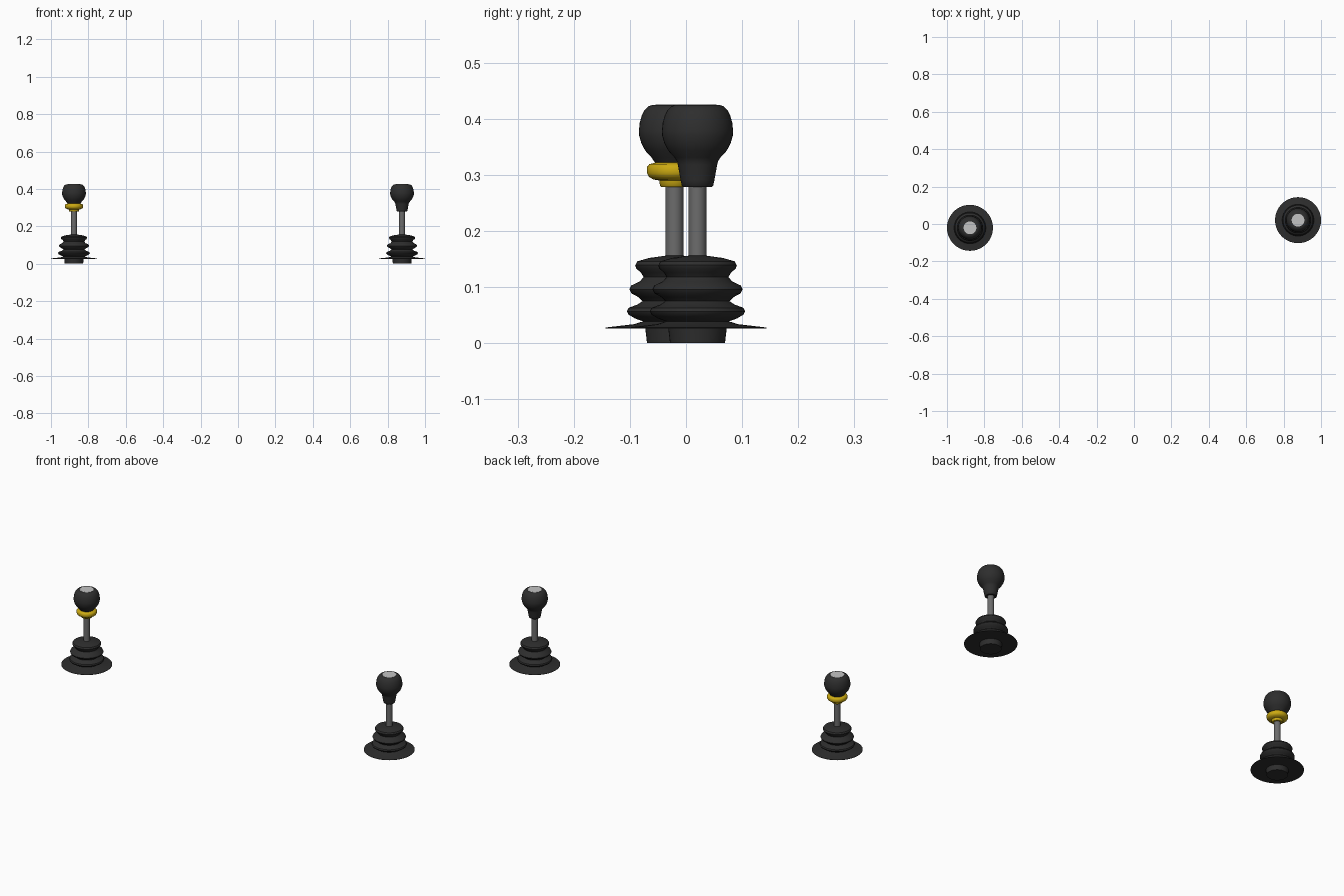
import bpy, bmesh, math

if "Cube" in bpy.data.objects:
    bpy.data.objects.remove(bpy.data.objects["Cube"])

def material(name, rgb):
    m = bpy.data.materials.new(name)
    m.diffuse_color = (*rgb, 1)
    m.use_nodes = True
    m.node_tree.nodes["Principled BSDF"].inputs["Base Color"].default_value = m.diffuse_color
    return m

black = material("black rubber", (0.027, 0.027, 0.027))
steel = material("steel grey", (0.15, 0.15, 0.15))
yellow = material("yellow", (0.60, 0.40, 0.006))
silver = material("light grey", (0.55, 0.55, 0.55))

def lathe(name, profile, centre, mat, seg=40):
    """Spin an (r, z) profile, listed bottom to top, with capped ends."""
    bm = bmesh.new()
    rings = [[bm.verts.new((r * math.cos(2 * math.pi * i / seg),
                            r * math.sin(2 * math.pi * i / seg), z))
              for i in range(seg)] for r, z in profile]
    for a, b in zip(rings, rings[1:]):
        for i in range(seg):
            j = (i + 1) % seg
            bm.faces.new((a[i], a[j], b[j], b[i]))
    bm.faces.new(rings[0][::-1])
    bm.faces.new(rings[-1])
    me = bpy.data.meshes.new(name)
    bm.to_mesh(me)
    bm.free()
    me.materials.append(mat)
    ob = bpy.data.objects.new(name, me)
    bpy.context.collection.objects.link(ob)
    ob.location = (*centre, 0)
    bpy.context.view_layer.objects.active = ob
    bpy.ops.object.select_all(action='DESELECT')
    ob.select_set(True)
    bpy.ops.object.shade_smooth_by_angle(angle=math.radians(40))
    return ob

# Bellows boot with thin floor flange and a socket below it
BOOT = [(0.049, 0.0), (0.052, 0.026), (0.123, 0.0265), (0.123, 0.028),
        (0.072, 0.034), (0.056, 0.039), (0.070, 0.044), (0.082, 0.051), (0.085, 0.057),
        (0.082, 0.063), (0.066, 0.069), (0.057, 0.075), (0.064, 0.082),
        (0.077, 0.089), (0.0805, 0.096), (0.077, 0.103), (0.062, 0.110), (0.055, 0.118),
        (0.060, 0.126), (0.068, 0.133), (0.070, 0.139), (0.066, 0.146),
        (0.045, 0.152), (0.016, 0.156)]

# Upper bulb of the knob, shared by both levers
BULB = [(0.037, 0.325), (0.041, 0.331), (0.052, 0.343), (0.059, 0.356),
        (0.063, 0.370), (0.0635, 0.378), (0.062, 0.393), (0.058, 0.407),
        (0.053, 0.416), (0.047, 0.422), (0.039, 0.425)]
NECK = [(0.025, 0.278), (0.028, 0.281), (0.030, 0.290), (0.035, 0.318)]

# Yellow lift collar on one lever only
COLLAR = [(0.023, 0.278), (0.026, 0.281), (0.027, 0.290), (0.038, 0.292), (0.046, 0.297),
          (0.049, 0.303), (0.049, 0.314), (0.045, 0.319), (0.034, 0.322)]

for side, centre in (("left", (-0.877, -0.0205)), ("right", (0.877, 0.0205))):
    lathe(side + "_boot", BOOT, centre, black)
    lathe(side + "_rod", [(0.016, 0.14), (0.016, 0.30)], centre, steel, 24)
    if side == "left":
        lathe("left_collar", COLLAR, centre, yellow)
        lathe("left_knob", [(0.033, 0.320)] + BULB, centre, black)
    else:
        lathe("right_knob", NECK + BULB, centre, black)
    # Light disc set in the knob top
    lathe(side + "_knob_cap", [(0.034, 0.422), (0.034, 0.4258)], centre, silver)
